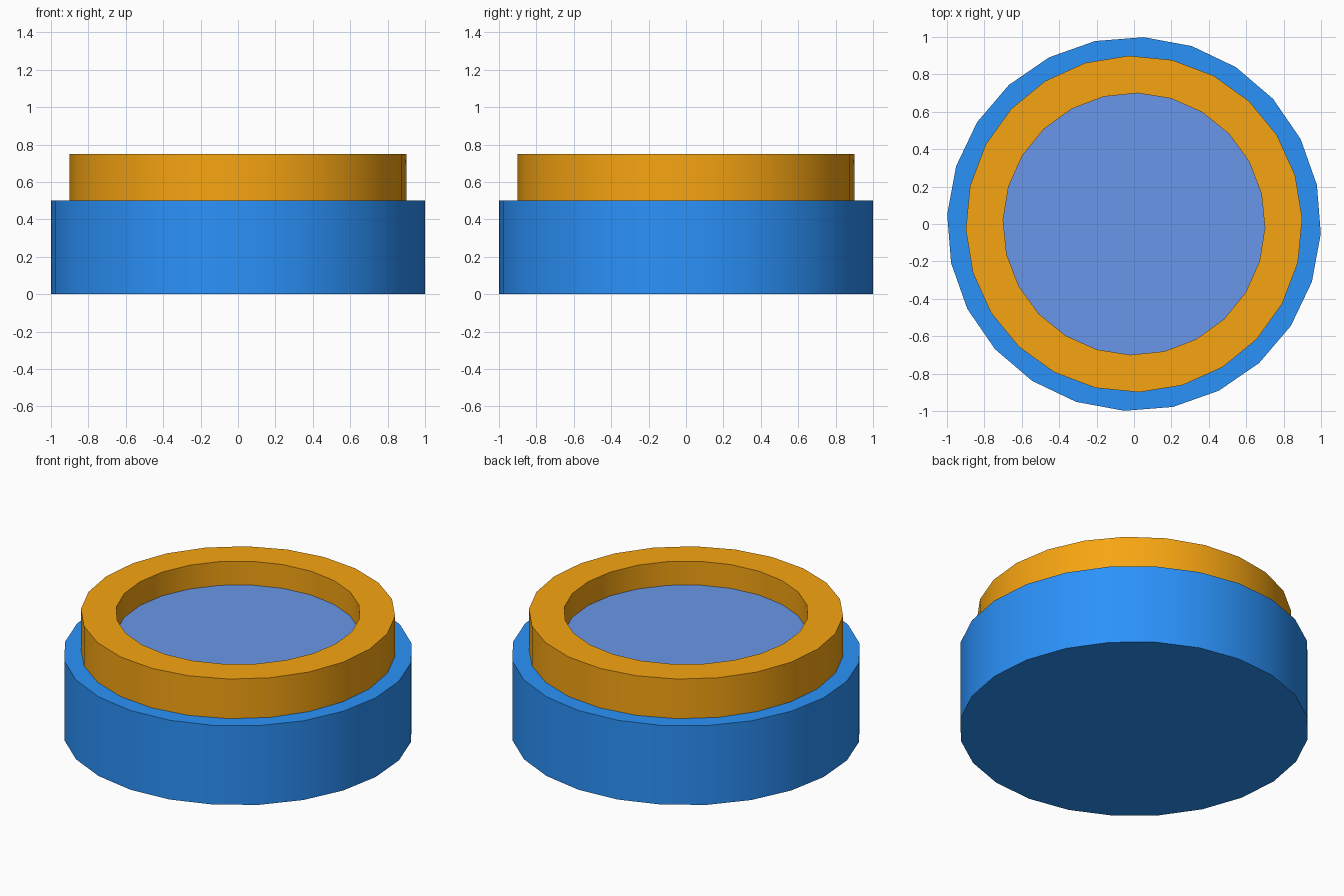
import bpy, bmesh, math

if "Cube" in bpy.data.objects:
    bpy.data.objects.remove(bpy.data.objects["Cube"])

SIDES = 24


def material(name, color):
    mat = bpy.data.materials.new(name)
    mat.diffuse_color = (*color, 1.0)
    mat.use_nodes = True
    mat.node_tree.nodes["Principled BSDF"].inputs["Base Color"].default_value = mat.diffuse_color
    return mat


def circle(bm, radius, z, turn):
    step = 2 * math.pi / SIDES
    start = math.radians(turn)
    return [bm.verts.new((radius * math.cos(start + i * step),
                          radius * math.sin(start + i * step), z))
            for i in range(SIDES)]


def bridge(bm, a, b):
    for i in range(SIDES):
        j = (i + 1) % SIDES
        bm.faces.new((a[i], a[j], b[j], b[i]))


def round_part(name, mat, z0, z1, outer, turn, inner=None, inner_turn=0):
    """Solid disc, or a ring when an inner radius is given."""
    bm = bmesh.new()
    low, high = circle(bm, outer, z0, turn), circle(bm, outer, z1, turn)
    bridge(bm, low, high)
    if inner is None:
        bm.faces.new(high)
        bm.faces.new(low[::-1])
    else:
        in_low = circle(bm, inner, z0, inner_turn)
        in_high = circle(bm, inner, z1, inner_turn)
        bridge(bm, high, in_high)
        bridge(bm, in_high, in_low)
        bridge(bm, in_low, low)
    bmesh.ops.recalc_face_normals(bm, faces=bm.faces)
    mesh = bpy.data.meshes.new(name)
    bm.to_mesh(mesh)
    bm.free()
    mesh.materials.append(mat)
    obj = bpy.data.objects.new(name, mesh)
    bpy.context.collection.objects.link(obj)
    bpy.ops.object.select_all(action='DESELECT')
    obj.select_set(True)
    bpy.context.view_layer.objects.active = obj
    bpy.ops.object.shade_smooth_by_angle(angle=math.radians(30))
    return obj


blue = material("blue", (0.024, 0.288, 0.956))
orange = material("orange", (0.93, 0.376, 0.006))
pale_blue = material("pale_blue", (0.141, 0.305, 0.807))

# Wide base drum
round_part("base", blue, 0.0, 0.5, 1.0, -3)
# Raised rim on top of the base
round_part("rim", orange, 0.5, 0.75, 0.9, 1.8, 0.7, -1.6)
# Recessed disc inside the rim
round_part("inner_disc", pale_blue, 0.5, 0.6, 0.7, -1.6)
